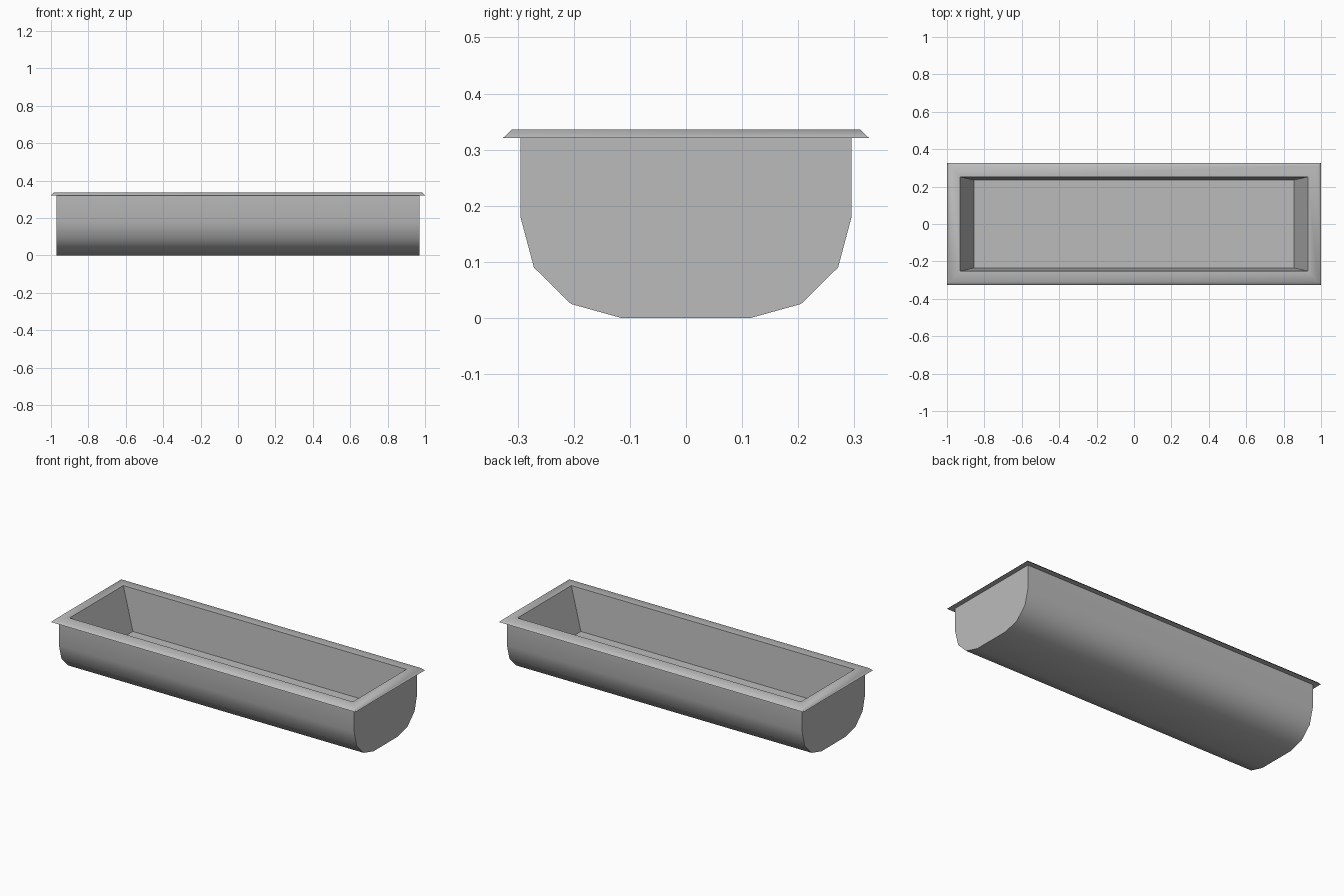
import bpy
import bmesh
from math import radians

cube = bpy.data.objects.get("Cube")
if cube:
    bpy.data.objects.remove(cube, do_unlink=True)

GREY = (0.5, 0.5, 0.5, 1)
metal = bpy.data.materials.new("plain grey")
metal.use_nodes = True
metal.diffuse_color = GREY
metal.node_tree.nodes["Principled BSDF"].inputs["Base Color"].default_value = GREY

BODY_X, BODY_Y, RIM_Z = 0.97, 0.295, 0.321


def loft(name, rings, closed=True, caps=()):
    """Join successive rings of points with quads and cap the chosen rings."""
    bm = bmesh.new()
    loops = [[bm.verts.new(p) for p in ring] for ring in rings]
    n = len(loops[0])
    for a, b in zip(loops, loops[1:]):
        for i in range(n if closed else n - 1):
            j = (i + 1) % n
            bm.faces.new((a[i], a[j], b[j], b[i]))
    for c in caps:
        bm.faces.new(loops[c])
    bmesh.ops.recalc_face_normals(bm, faces=bm.faces)
    mesh = bpy.data.meshes.new(name)
    bm.to_mesh(mesh)
    bm.free()
    mesh.materials.append(metal)
    obj = bpy.data.objects.new(name, mesh)
    bpy.context.collection.objects.link(obj)
    bpy.ops.object.select_all(action="DESELECT")
    obj.select_set(True)
    bpy.context.view_layer.objects.active = obj
    bpy.ops.object.shade_smooth_by_angle(angle=radians(45))
    return obj


def rectangle(x, y, z):
    return [(-x, -y, z), (x, -y, z), (x, y, z), (-x, y, z)]


# Rounded trough body: half profile mirrored, then run along the length
half = [(BODY_Y, RIM_Z), (BODY_Y, 0.18), (0.271, 0.09), (0.205, 0.025), (0.115, 0)]
profile = half + [(-y, z) for y, z in reversed(half)]
loft("trough_body", [[(x, y, z) for y, z in profile] for x in (-BODY_X, BODY_X)],
     closed=False, caps=(0, 1))

# Overhanging bevelled rim running into the tapered basin and its floor
rings = [
    (BODY_X, BODY_Y, RIM_Z),
    (1.0, 0.326, RIM_Z),
    (0.984, 0.31, 0.336),
    (0.93, 0.252, 0.336),
    (0.855, 0.235, 0.09),
]
basin = loft("rim_and_basin", [rectangle(*r) for r in rings], caps=(-1,))

# Make sure the basin floor faces up
floor = max(basin.data.polygons, key=lambda f: -f.center.z)
if floor.normal.z < 0:
    basin.data.flip_normals()
